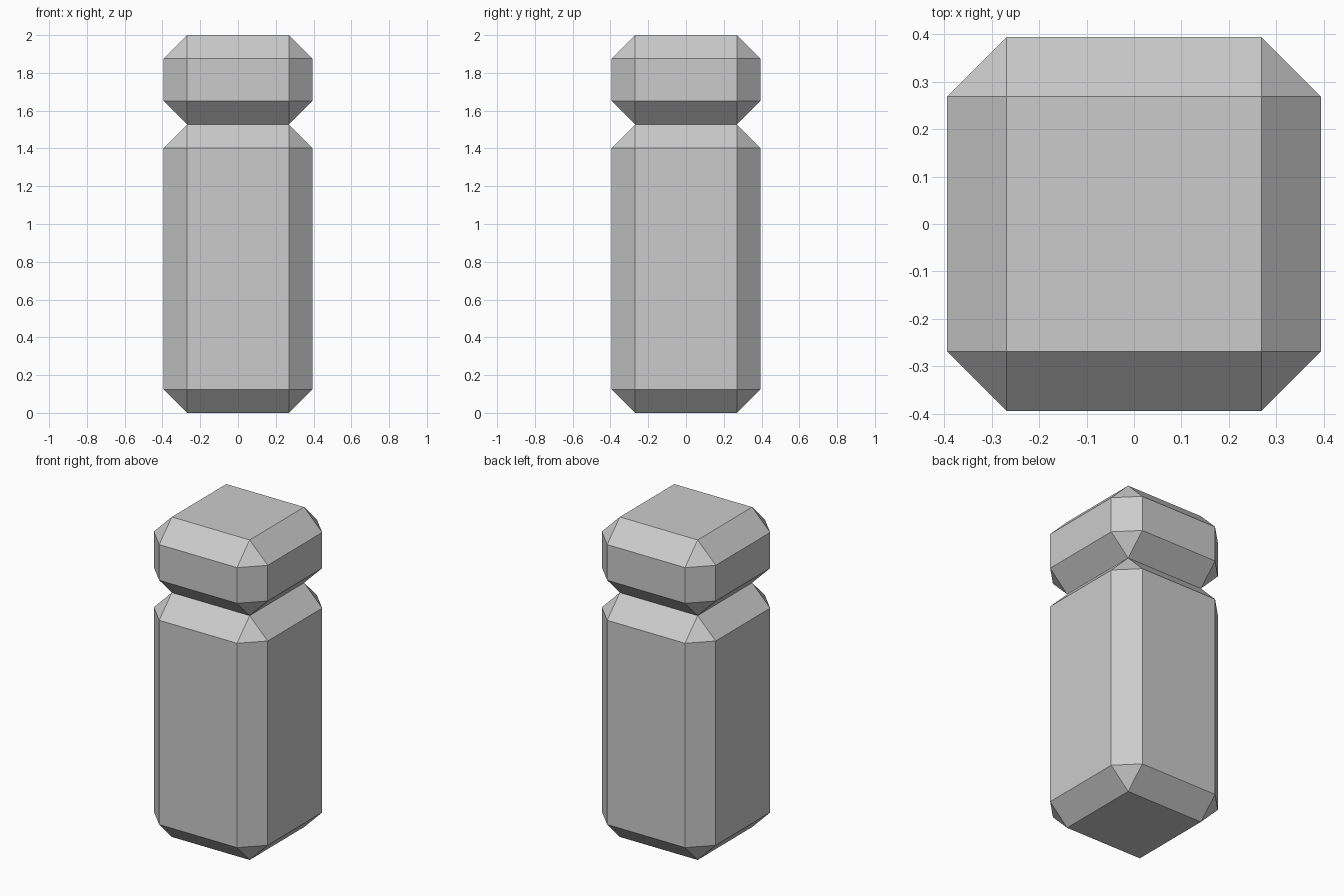
import bpy

if "Cube" in bpy.data.objects:
    bpy.data.objects.remove(bpy.data.objects["Cube"])

WIDTH = 0.788
BEVEL = 0.125
JOINT = 1.527


def chamfered_block(name, z0, z1):
    bpy.ops.mesh.primitive_cube_add(size=1, location=(0, 0, (z0 + z1) / 2))
    block = bpy.context.object
    block.name = name
    block.scale = (WIDTH, WIDTH, z1 - z0)
    bpy.ops.object.transform_apply(location=False, rotation=False, scale=True)
    # Single flat chamfer on every edge
    mod = block.modifiers.new("chamfer", 'BEVEL')
    mod.width = BEVEL
    mod.segments = 1
    mod.limit_method = 'NONE'
    return block


# Tall post with a shorter cap sitting on it
chamfered_block("post_body", 0, JOINT)
chamfered_block("post_cap", JOINT, 2)
